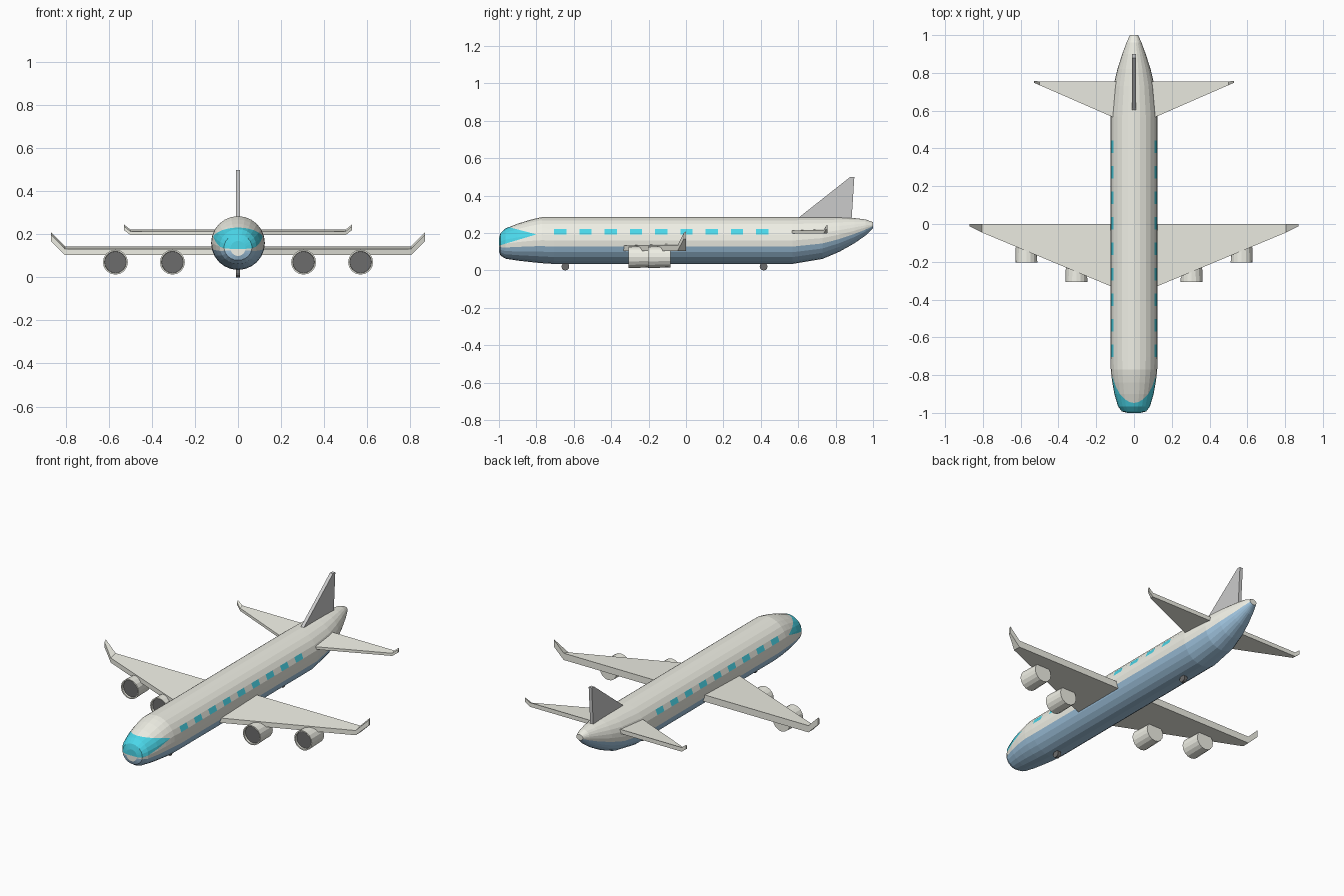
import bpy, bmesh, math
from mathutils import Matrix, Vector

if "Cube" in bpy.data.objects:
    bpy.data.objects.remove(bpy.data.objects["Cube"])


def material(name, rgb):
    m = bpy.data.materials.new(name)
    m.diffuse_color = (*rgb, 1)
    m.use_nodes = True
    m.node_tree.nodes["Principled BSDF"].inputs["Base Color"].default_value = m.diffuse_color
    return m


CREAM = material("cream", (0.87, 0.87, 0.79))
BLUE = material("blue", (0.36, 0.57, 0.76))
TEAL = material("teal", (0.07, 0.68, 0.82))
DARK = material("dark", (0.15, 0.15, 0.15))
GREY = material("grey", (0.66, 0.66, 0.67))


def finish(bm, name, mats, mirror=False):
    bmesh.ops.recalc_face_normals(bm, faces=bm.faces[:])
    me = bpy.data.meshes.new(name)
    bm.to_mesh(me)
    bm.free()
    for m in mats:
        me.materials.append(m)
    ob = bpy.data.objects.new(name, me)
    bpy.context.collection.objects.link(ob)
    if mirror:
        ob.modifiers.new("mirror", "MIRROR").use_mirror_merge = False
    return ob


def loft(bm, sections, paint=None):
    """Skin matching point rings and cap both ends."""
    rings = [[bm.verts.new(p) for p in s] for s in sections]
    n = len(rings[0])
    for i, (a, b) in enumerate(zip(rings, rings[1:])):
        for k in range(n):
            f = bm.faces.new((a[k], a[(k + 1) % n], b[(k + 1) % n], b[k]))
            if paint:
                f.material_index = paint(i, k)
    bm.faces.new(rings[0])
    bm.faces.new(rings[-1])


# Fuselage stations: y, top z, bottom z, half width
SIDES = 24
nose = [(-1, .17, .10, .035), (-.992, .20, .08, .065), (-.965, .225, .063, .085),
        (-.9, .25, .053, .104), (-.84, .269, .046, .115), (-.8, .279, .042, .12),
        (-.77, .285, .039, .123)]
tail = [(.57, .285, .035, .125), (.73, .285, .062, .109), (.82, .284, .1, .088),
        (.9, .28, .145, .062), (.96, .273, .187, .04), (1, .258, .225, .022)]
windows = []
for i in range(9):
    y = -.705 + i * .135
    windows += [(y, .285, .035, .125), (y + .066, .285, .035, .125)]
stations = nose + windows + tail


def ring(y, top, bottom, w):
    return [(w * math.cos(2 * math.pi * k / SIDES), y,
             (top + bottom) / 2 + (top - bottom) / 2 * math.sin(2 * math.pi * k / SIDES))
            for k in range(SIDES)]


def paint_body(i, k):
    j = i - len(nose)
    if 0 <= j < len(windows) and j % 2 == 0 and k in (1, 10):
        return 2                       # side windows
    return 1 if 13 <= k <= 22 else 0   # blue belly


bm = bmesh.new()
loft(bm, [ring(*s) for s in stations], paint_body)

# Cockpit glass: a wedge cut into the nose by two sloping planes
apex = Vector((0, -.8, .193))
planes = []
for y, z in ((-.94, .23), (-1, .133)):
    d = Vector((0, y, z)) - apex
    normal = Vector((0, d.z, -d.y)).normalized()   # points up
    planes.append(normal)
    faces = [f for f in bm.faces if f.calc_center_median().y < -.8]
    edges = list({e for f in faces for e in f.edges})
    verts = list({v for f in faces for v in f.verts})
    bmesh.ops.bisect_plane(bm, geom=verts + edges + faces, dist=1e-5,
                           plane_co=apex, plane_no=normal)
for f in bm.faces:
    c = f.calc_center_median() - apex
    if c.y < 0 and c.dot(planes[0]) < 0 < c.dot(planes[1]):
        f.material_index = 2
finish(bm, "fuselage", (CREAM, BLUE, TEAL))


# Wings and stabilisers with upturned tips
def wing(name, sections):
    """Each section: x, leading y, trailing y, bottom z, leading top z, trailing top z"""
    bm = bmesh.new()
    loft(bm, [[(x, a, b), (x, t, b), (x, t, zt), (x, a, zl)]
              for x, a, t, b, zl, zt in sections])
    finish(bm, name, [CREAM], True)


wing("main_wings", [(.05, -.36, 0, .105, .133, .145),
                    (.805, -.045, 0, .105, .133, .145),
                    (.87, -.012, 0, .168, .2, .21)])
wing("tail_wings", [(.03, .53, .755, .197, .213, .222),
                    (.5, .735, .755, .197, .213, .222),
                    (.53, .748, .757, .22, .238, .246)])

# Tail fin
bm = bmesh.new()
outline = [(.58, .265), (.885, .265), (.9, .5), (.878, .5)]
loft(bm, [[(x, y, z) for y, z in outline] for x in (-.01, .01)])
finish(bm, "tail_fin", [GREY])


# Engines: cowling with a dark recessed intake
def engine(name, x, front, length=.12):
    bm = bmesh.new()
    profile = [(front + .012, .05), (front, .051), (front, .058), (front + length, .055)]
    loft(bm, [[(x + r * math.cos(a), y, .071 + r * math.sin(a))
               for a in (2 * math.pi * k / 16 for k in range(16))] for y, r in profile])
    bm.faces.ensure_lookup_table()
    bm.faces[-2].material_index = 1
    finish(bm, name, (CREAM, DARK), True)


engine("inner_engines", .305, -.307)
engine("outer_engines", .57, -.203)

# Wheels under the centre line
for name, y in (("nose_wheel", -.645), ("rear_wheel", .415)):
    bm = bmesh.new()
    bmesh.ops.create_cone(bm, cap_ends=True, segments=12, radius1=.021, radius2=.021, depth=.02,
                          matrix=Matrix.Translation((0, y, .021)) @ Matrix.Rotation(math.pi / 2, 4, "Y"))
    finish(bm, name, [DARK])
